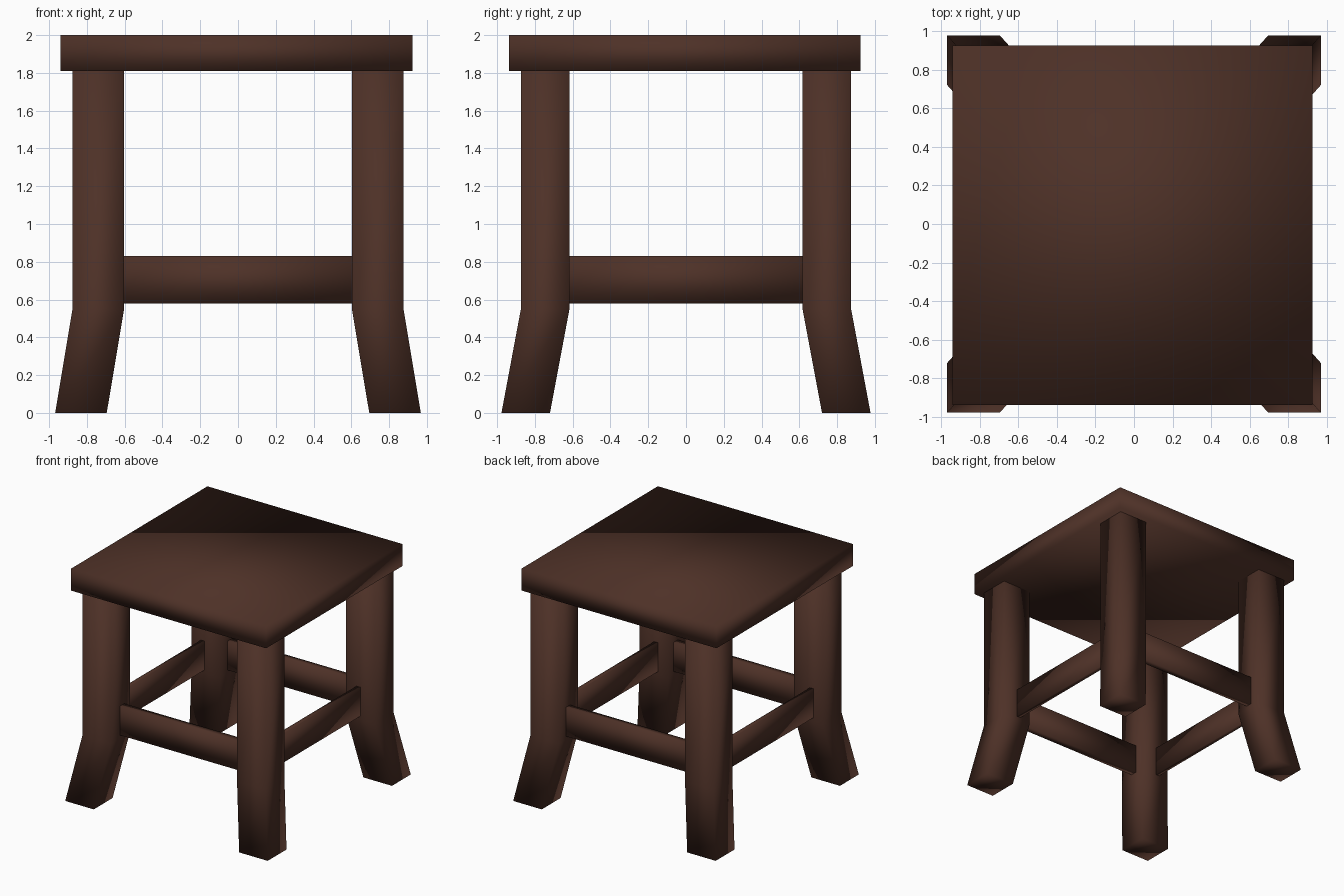
import bpy, bmesh

if "Cube" in bpy.data.objects:
    bpy.data.objects.remove(bpy.data.objects["Cube"])

# one dark brown wood for the whole stool
wood = bpy.data.materials.new("dark brown wood")
wood.diffuse_color = (0.0762, 0.0307, 0.0203, 1.0)
wood.use_nodes = True
wood.node_tree.nodes["Principled BSDF"].inputs["Base Color"].default_value = wood.diffuse_color


def loft(name, sections):
    """Closed smooth-shaded bar from stacked rectangles (x0, x1, y0, y1, z)."""
    bm = bmesh.new()
    rings = [[bm.verts.new(p) for p in
              ((x0, y0, z), (x1, y0, z), (x1, y1, z), (x0, y1, z))]
             for x0, x1, y0, y1, z in sections]
    for low, high in zip(rings, rings[1:]):
        for i in range(4):
            j = (i + 1) % 4
            bm.faces.new((low[i], low[j], high[j], high[i]))
    bm.faces.new(rings[0][::-1])
    bm.faces.new(rings[-1])
    bmesh.ops.recalc_face_normals(bm, faces=bm.faces)
    for f in bm.faces:
        f.smooth = True
    mesh = bpy.data.meshes.new(name)
    bm.to_mesh(mesh)
    bm.free()
    mesh.materials.append(wood)
    obj = bpy.data.objects.new(name, mesh)
    bpy.context.collection.objects.link(obj)
    return obj


def box(name, x0, x1, y0, y1, z0, z1):
    return loft(name, [(x0, x1, y0, y1, z0), (x0, x1, y0, y1, z1)])


# square seat
box("seat", -0.94, 0.925, -0.937, 0.925, 1.81, 2.0)

# four legs, straight above and splayed outwards below the kink
for sx, side in ((-1, "left"), (1, "right")):
    for sy, end in ((-1, "front"), (1, "back")):
        sections = []
        for x0, x1, y0, y1, z in ((0.695, 0.968, 0.72, 0.977, 0.0),
                                  (0.603, 0.876, 0.617, 0.874, 0.55),
                                  (0.603, 0.876, 0.617, 0.874, 1.815)):
            xs = sorted((sx * x0, sx * x1))
            ys = sorted((sy * y0, sy * y1))
            sections.append((*xs, *ys, z))
        loft(f"{end}_{side}_leg", sections)

# thin stretcher rails between the legs
Z0, Z1 = 0.58, 0.83
box("front_rail", -0.65, 0.65, -0.752, -0.69, Z0, Z1)
box("back_rail", -0.65, 0.65, 0.72, 0.778, Z0, Z1)
box("left_rail", -0.787, -0.752, -0.66, 0.66, Z0, Z1)
box("right_rail", 0.7, 0.738, -0.66, 0.66, Z0, Z1)
